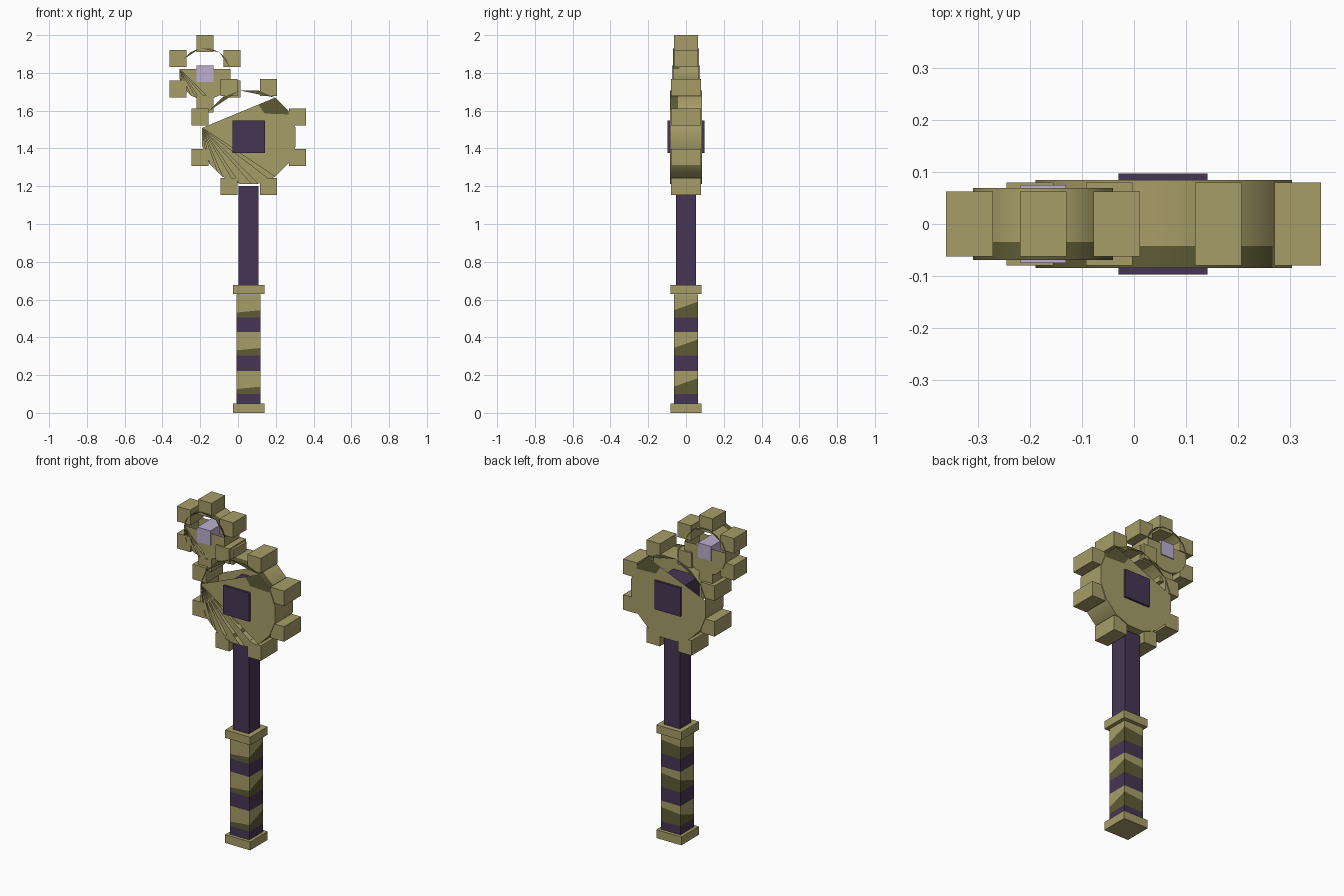
import bpy, bmesh, math
from mathutils import Vector

cube = bpy.data.objects.get("Cube")
if cube:
    bpy.data.objects.remove(cube)


def material(name, rgb):
    m = bpy.data.materials.new(name)
    m.use_nodes = True
    m.diffuse_color = (*rgb, 1)
    m.node_tree.nodes["Principled BSDF"].inputs["Base Color"].default_value = (*rgb, 1)
    return m


BRASS = material("pale brass", (0.39, 0.34, 0.14))
DARK = material("dark brass", (0.11, 0.105, 0.035))
PURPLE = material("deep purple", (0.063, 0.036, 0.089))
LILAC = material("lilac", (0.51, 0.43, 0.63))
AXIS = 0.056  # x of the shaft


def finish(name, bm, mats):
    mesh = bpy.data.meshes.new(name)
    bm.to_mesh(mesh)
    bm.free()
    for m in mats:
        mesh.materials.append(m)
    ob = bpy.data.objects.new(name, mesh)
    bpy.context.collection.objects.link(ob)
    return ob


def box(name, centre, size, mat):
    bm = bmesh.new()
    bmesh.ops.create_cube(bm, size=1)
    for v in bm.verts:
        v.co = Vector(a * b for a, b in zip(v.co, size)) + Vector(centre)
    return finish(name, bm, [mat])


def post(name, half, z0, z1, mat):
    return box(name, (AXIS, 0, (z0 + z1) / 2), (half * 2, half * 2, z1 - z0), mat)


def gear(name, cx, cz, apothem, depth, start, slats):
    """Hollow sixteen-sided drum, its caps open from corner start to the fan corner."""
    n, apex = 16, 7
    radius = apothem / math.cos(math.pi / n)
    bm = bmesh.new()
    rings = []
    for y in (-depth, -depth * 0.5, depth):
        rings.append([bm.verts.new((cx + radius * math.cos((i + 0.5) * math.tau / n), y,
                                    cz + radius * math.sin((i + 0.5) * math.tau / n)))
                      for i in range(n)])
    # rim, darker along its upper front edge
    for r in range(2):
        for i in range(n):
            j = (i + 1) % n
            f = bm.faces.new((rings[r][i], rings[r][j], rings[r + 1][j], rings[r + 1][i]))
            f.smooth = True
            f.material_index = int(r == 0 and start - 1 <= i < apex)
    front, back = rings[0], rings[2]
    # solid back cap
    bm.faces.new([back[i % n] for i in range(start + n, apex - 1, -1)])
    # front cap fan with open slats
    for i in range(apex + 1, start + n):
        a, b = front[i % n], front[(i + 1) % n]
        if i < apex + 1 + slats:
            b = bm.verts.new(a.co.lerp(b.co, 0.65))
        bm.faces.new((front[apex], a, b))
    # slivers left along the open rim
    for ring in (front, back):
        for i in range(start, apex - 1, 2):
            f = bm.faces.new(ring[i:i + 3])
            f.material_index = 1
    bmesh.ops.recalc_face_normals(bm, faces=bm.faces)
    ob = finish(name, bm, [BRASS, DARK])
    bpy.context.view_layer.objects.active = ob
    ob.select_set(True)
    bpy.ops.object.shade_smooth_by_angle(angle=math.radians(30))
    ob.select_set(False)


def teeth(name, cx, cz, offsets, size, depth):
    for k, (x, z) in enumerate(offsets):
        box(f"{name}_{k + 1}", (cx + x, 0, cz + z), (size, depth * 2, size), BRASS)


# handle: collars, shaft and banded grip
post("pommel", 0.083, 0, 0.05, BRASS)
post("grip_collar", 0.083, 0.63, 0.678, BRASS)
post("shaft", 0.053, 0.678, 1.2, PURPLE)

bands = []  # (top height, slant, material)
for base in (0.1, 0.305, 0.505):
    bands += [(base, 0, 2), (base + 0.055, 1, 1), (min(base + 0.122, 0.63), 0, 0)]
bm = bmesh.new()


def grip_ring(z, slant):
    return [bm.verts.new((AXIS + x, y, z + slant * (0.1 * x + 0.35 * y)))
            for x, y in ((-.064, -.064), (.064, -.064), (.064, .064), (-.064, .064))]


below = grip_ring(0.05, 0)
bm.faces.new(below[::-1])
for z, slant, mat in bands:
    above = grip_ring(z, slant)
    for i in range(4):
        j = (i + 1) % 4
        bm.faces.new((below[i], below[j], above[j], above[i])).material_index = mat
    below = above
bm.faces.new(below)
finish("grip", bm, [BRASS, DARK, PURPLE])

# large gear
BX, BZ = 0.0575, 1.46
gear("large_gear", BX, BZ, 0.247, 0.085, 2, 5)
teeth("large_tooth", BX, BZ,
      [(sx * x, sz * z) for x, z in ((0.105, 0.262), (0.258, 0.107))
       for sx in (-1, 1) for sz in (-1, 1)], 0.09, 0.08)
box("large_hub", (AXIS, 0, 1.462), (0.172, 0.194, 0.172), PURPLE)

# dark patches on both caps of the large gear
for side, label in ((-1, "front"), (1, "back")):
    bm = bmesh.new()
    outline = [(0.11, 1.63), (0.14, 1.585), (0.27, 1.58), (0.265, 1.60), (0.197, 1.667)]
    bm.faces.new([bm.verts.new((x, side * 0.0862, z)) for x, z in outline][::-side])
    finish(label + "_patch", bm, [DARK])

# small gear
SX, SZ = -0.175, 1.795
gear("small_gear", SX, SZ, 0.135, 0.069, 0, 4)
teeth("small_tooth", SX, SZ,
      [(0, 0.16), (0, -0.16)] + [(sx * 0.142, sz * 0.081) for sx in (-1, 1) for sz in (-1, 1)],
      0.09, 0.063)
box("small_hub", (SX, 0, SZ), (0.088, 0.15, 0.088), LILAC)
